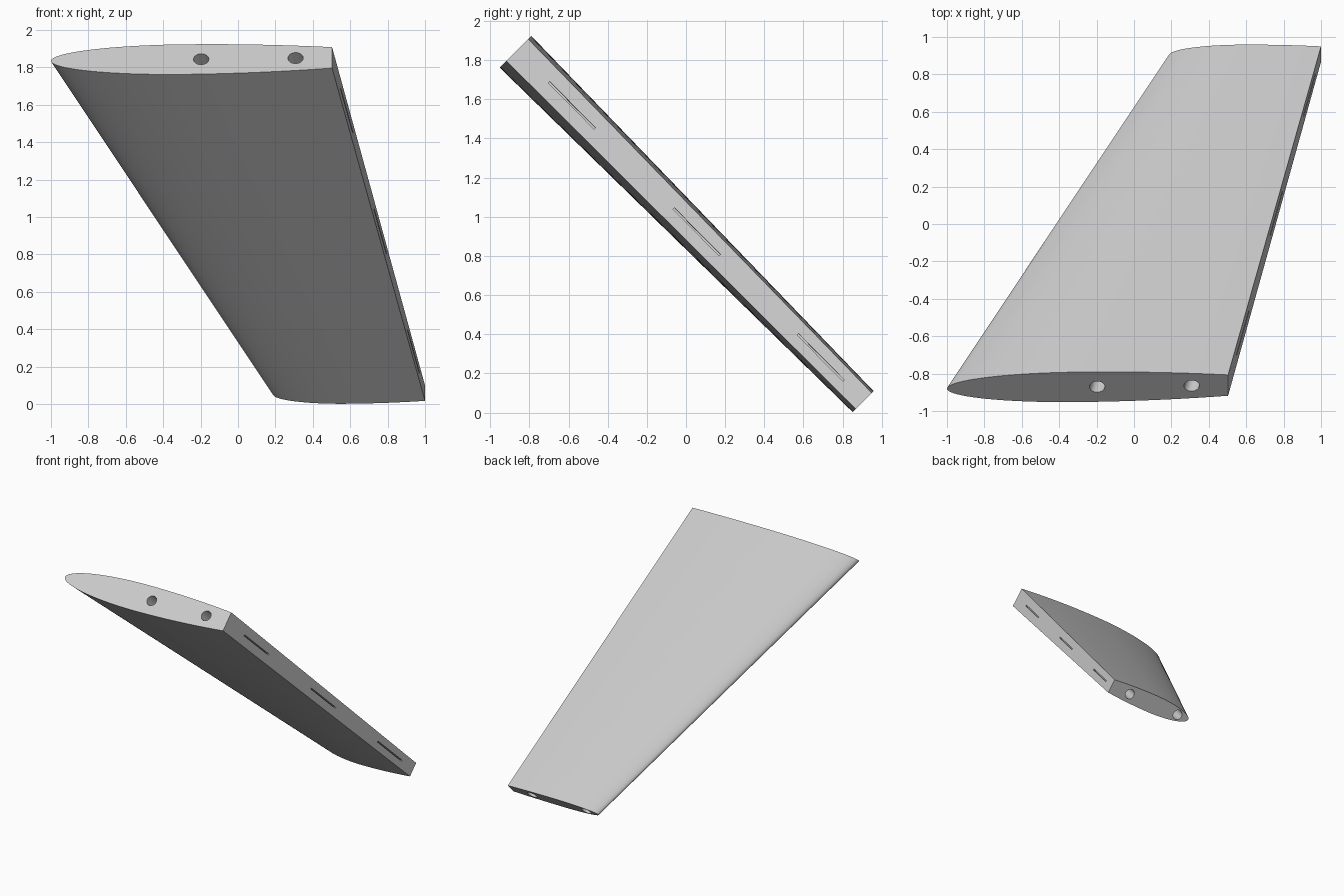
import bpy, bmesh, math

if "Cube" in bpy.data.objects:
    bpy.data.objects.remove(bpy.data.objects["Cube"])

grey = bpy.data.materials.new("light_grey")
grey.use_nodes = True
colour = (0.6, 0.6, 0.6, 1)
grey.diffuse_color = colour
grey.node_tree.nodes["Principled BSDF"].inputs["Base Color"].default_value = colour


def lerp(a, b, f):
    return a + (b - a) * f


def nose(v):
    return lerp(-1.0, 0.187, v)


def tail(v):
    return lerp(0.503, 1.0, v)


def place(x, t, v):
    """Chord position x, height t off the chord plane, span fraction v; the span slopes at 45 degrees."""
    chord = (x - nose(v)) / (tail(v) - nose(v))
    level = lerp(0.955, lerp(0.99, 0.967, v), chord)
    slope = lerp(2.715, -0.85, v)
    rise = t / math.sqrt(2)
    return ((x), (level - slope) / 2 + rise, (level + slope) / 2 + rise)


def loft(name, section, v0, v1):
    """Solid between the sections at two span fractions."""
    bm = bmesh.new()
    a, b = [[bm.verts.new(place(x, t, v)) for x, t in section(v)] for v in (v0, v1)]
    n = len(a)
    for i in range(n):
        j = (i + 1) % n
        bm.faces.new((a[i], a[j], b[j], b[i]))
    bm.faces.new(a[::-1])
    bm.faces.new(b)
    bmesh.ops.recalc_face_normals(bm, faces=bm.faces)
    mesh = bpy.data.meshes.new(name)
    bm.to_mesh(mesh)
    bm.free()
    mesh.materials.append(grey)
    obj = bpy.data.objects.new(name, mesh)
    bpy.context.collection.objects.link(obj)
    return obj


def airfoil(v):
    """Elliptic nose, gently tapering rear, blunt trailing edge."""
    peak, thick, blunt = 0.47, lerp(0.1135, 0.0756, v), lerp(0.079, 0.058, v)
    half = []
    for i in range(21):
        a = math.pi / 2 * i / 20
        half.append((peak * (1 - math.cos(a)), thick * math.sin(a)))
    for i in range(1, 11):
        f = i / 10
        half.append((lerp(peak, 1, f), thick - (thick - blunt) * f * f))
    outline = half + [(u, -h) for u, h in half[:0:-1]]
    return [(lerp(nose(v), tail(v), u), h) for u, h in outline]


def bore(offset):
    """Round section at a fixed distance ahead of the trailing edge."""
    def section(v):
        return [(tail(v) - offset + 0.041 * math.cos(math.tau * i / 32),
                 0.041 * math.sin(math.tau * i / 32)) for i in range(32)]
    return section


def slot(v):
    """Thin slit section in the trailing edge."""
    front, back = tail(v) - 0.12, tail(v) + 0.03
    return [(front, -0.005), (back, -0.005), (back, 0.005), (front, 0.005)]


# Wing panel
wing = loft("wing_panel", airfoil, 0, 1)

# Rod bores along the span and hinge slots in the trailing edge
cutters = [loft("rod_bore", bore(d), -0.03, 1.03) for d in (0.195, 0.7)]
cutters += [loft("hinge_slot", slot, v, v + 0.132) for v in (0.092, 0.452, 0.81)]

bpy.context.view_layer.objects.active = wing
wing.select_set(True)
for cutter in cutters:
    cutter.hide_render = True
    cut = wing.modifiers.new("cut", "BOOLEAN")
    cut.operation = "DIFFERENCE"
    cut.solver = "EXACT"
    cut.object = cutter
    bpy.ops.object.modifier_apply(modifier=cut.name)
    bpy.data.objects.remove(cutter)

bpy.ops.object.shade_smooth_by_angle(angle=math.radians(30))
